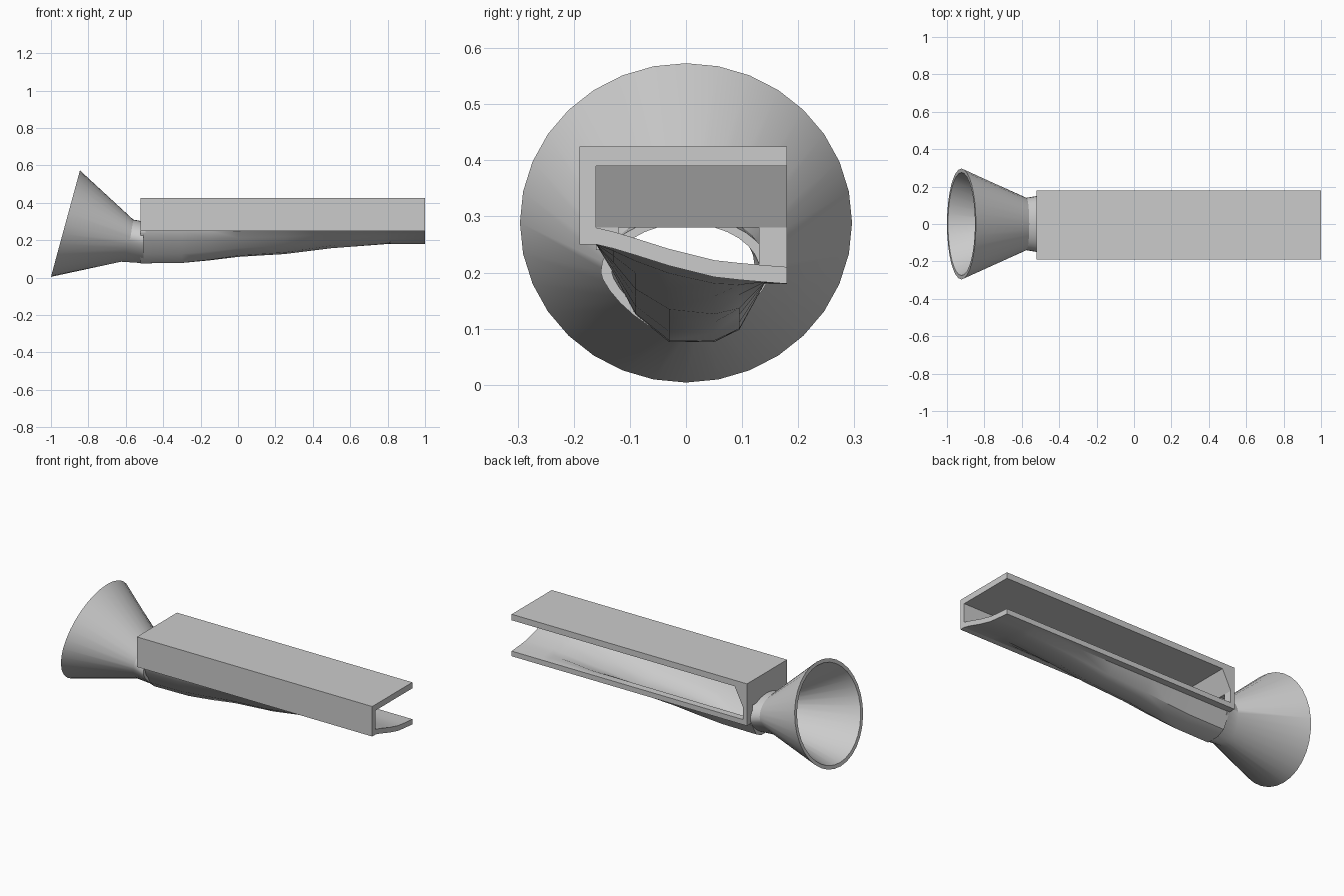
import bpy, bmesh, math

if "Cube" in bpy.data.objects:
    bpy.data.objects.remove(bpy.data.objects["Cube"], do_unlink=True)

grey = bpy.data.materials.new("plain grey")
grey.use_nodes = True
grey.diffuse_color = (0.6, 0.6, 0.6, 1)
grey.node_tree.nodes["Principled BSDF"].inputs["Base Color"].default_value = (0.6, 0.6, 0.6, 1)


def loft(name, rings, ends="cap", smooth=None):
    """Skin closed rings of points; cap the ends or join last ring to first."""
    bm = bmesh.new()
    loops = [[bm.verts.new(p) for p in ring] for ring in rings]
    pairs = list(zip(loops, loops[1:]))
    if ends == "join":
        pairs.append((loops[-1], loops[0]))
    else:
        bm.faces.new(loops[0])
        bm.faces.new(loops[-1])
    n = len(loops[0])
    for a, b in pairs:
        for i in range(n):
            j = (i + 1) % n
            bm.faces.new((a[i], a[j], b[j], b[i]))
    bmesh.ops.recalc_face_normals(bm, faces=bm.faces)
    mesh = bpy.data.meshes.new(name)
    bm.to_mesh(mesh)
    bm.free()
    mesh.materials.append(grey)
    obj = bpy.data.objects.new(name, mesh)
    bpy.context.collection.objects.link(obj)
    if smooth:
        bpy.ops.object.select_all(action="DESELECT")
        obj.select_set(True)
        bpy.context.view_layer.objects.active = obj
        bpy.ops.object.shade_smooth_by_angle(angle=math.radians(smooth))
    return obj


def box(name, x, y, z):
    ring = [(y[0], z[0]), (y[1], z[0]), (y[1], z[1]), (y[0], z[1])]
    return loft(name, [[(px, a, b) for a, b in ring] for px in x])


X0, X1 = -0.52, 1.0

# Channel body: front wall and top plate in one section
section = [(-0.19, 0.25), (-0.19, 0.425), (0.18, 0.425),
           (0.18, 0.39), (-0.16, 0.39), (-0.16, 0.25)]
loft("channel_body", [[(x, y, z) for y, z in section] for x in (X0, X1)])

# End wall with a sloping inner face, and jambs beside the opening
wall = [(X0, 0.39), (-0.44, 0.39), (-0.495, 0.28), (X0, 0.28)]
loft("end_wall", [[(x, y, z) for x, z in wall] for y in (-0.16, 0.18)])
box("back_jamb", (X0, -0.495), (0.13, 0.18), (0.2, 0.28))
box("front_jamb", (X0, -0.495), (-0.16, -0.12), (0.24, 0.28))

# Trough floor: shallow at the far end, deep beside the funnel
ys = [-0.16, -0.13, -0.09, -0.03, 0.05, 0.095, 0.14, 0.18]
shallow = [0.25, 0.243, 0.231, 0.212, 0.192, 0.187, 0.183, 0.18]
deep = [0.25, 0.2, 0.125, 0.076, 0.076, 0.098, 0.18, 0.18]
stations = [(X0, 1), (-0.3, 0.98), (-0.15, 0.86), (0, 0.7), (0.25, 0.57),
            (0.5, 0.3), (0.78, 0.1), (0.82, 0), (X1, 0)]
rings = []
for x, k in stations:
    under = [(x, y, s + (d - s) * k) for y, s, d in zip(ys, shallow, deep)]
    over = [(x, y, z + 0.03) for _, y, z in reversed(under)]
    rings.append(under + over)
loft("trough_floor", rings, smooth=35)


def funnel_ring(centre, top, bottom, width, power, scale=1):
    """Tilted ring whose lower half can be pinched towards a V."""
    pts = []
    for i in range(32):
        a = math.tau * i / 32
        c, s = math.cos(a), math.sin(a)
        if s < 0:
            c = math.copysign(abs(c) ** power, c)
            s = -abs(s) ** power
        end = top if s > 0 else bottom
        k = abs(s) * scale
        pts.append((centre[0] + (end[0] - centre[0]) * k, c * width * scale,
                    centre[1] + (end[1] - centre[1]) * k))
    return pts


# Funnel: tilted rim, neck and a short collar into the trough
rim = ((-0.9225, 0.289), (-0.845, 0.573), (-1.0, 0.004), 0.296, 1)
neck = ((-0.575, 0.215), (-0.56, 0.31), (-0.625, 0.085), 0.14, 1.3)
collar = ((-0.505, 0.2), (-0.505, 0.3), (-0.505, 0.077), 0.152, 1.4)
outer = [funnel_ring(*r) for r in (rim, neck, collar)]
inner = [funnel_ring(*r, scale=k) for r, k in ((collar, 0.87), (neck, 0.87), (rim, 0.93))]
funnel = loft("funnel", outer + inner, ends="join", smooth=30)
